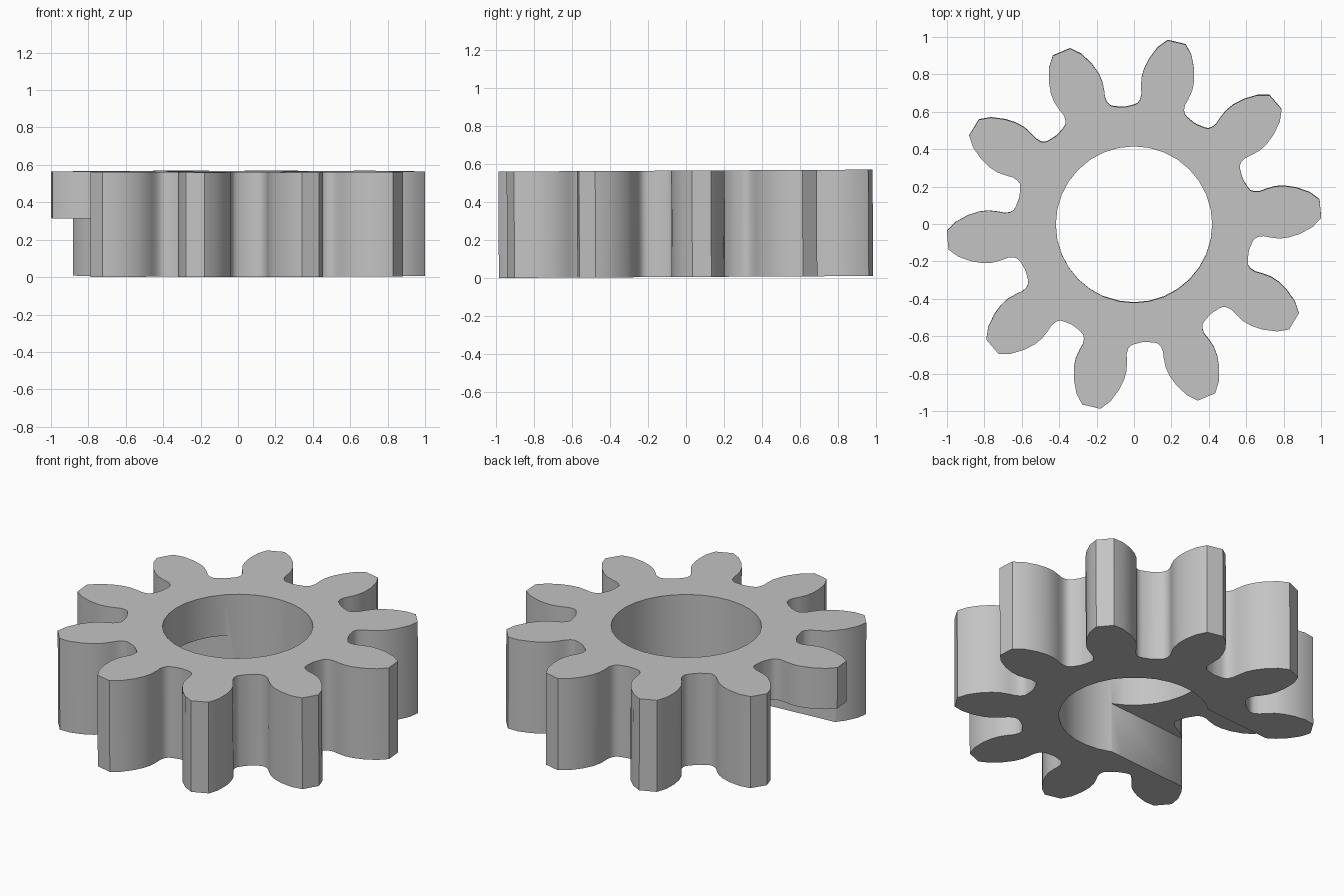
import bpy
import bmesh
from math import cos, sin, radians, pi
from mathutils import Matrix, Vector

if "Cube" in bpy.data.objects:
    bpy.data.objects.remove(bpy.data.objects["Cube"])

TEETH = 10
FIRST_TOOTH = radians(4.8)
HEIGHT = 0.56
NOTCH_TOP = 0.31
BORE = 0.418

# Half a tooth: distance from the axis, half width
FLANK = [(0.603, 0.185), (0.623, 0.146), (0.635, 0.13), (0.655, 0.121),
         (0.685, 0.12), (0.72, 0.13), (0.77, 0.14), (0.82, 0.138),
         (0.88, 0.124), (0.95, 0.093), (1.0, 0.05)]
TOOTH = [(r, -w) for r, w in FLANK] + [(r, w) for r, w in reversed(FLANK)]


def prism(name, outline, bottom, top):
    """Upright solid from a flat outline."""
    bm = bmesh.new()
    face = bm.faces.new([bm.verts.new((x, y, bottom)) for x, y in outline])
    new = bmesh.ops.extrude_face_region(bm, geom=[face])["geom"]
    for v in new:
        if isinstance(v, bmesh.types.BMVert):
            v.co.z = top
    bmesh.ops.recalc_face_normals(bm, faces=bm.faces)
    mesh = bpy.data.meshes.new(name)
    bm.to_mesh(mesh)
    bm.free()
    obj = bpy.data.objects.new(name, mesh)
    bpy.context.collection.objects.link(obj)
    return obj


def cut(target, cutter):
    """Subtract the cutter and discard it."""
    cutter.hide_render = True
    mod = target.modifiers.new("cut", "BOOLEAN")
    mod.operation = "DIFFERENCE"
    mod.solver = "EXACT"
    mod.object = cutter
    bpy.context.view_layer.objects.active = target
    bpy.ops.object.modifier_apply(modifier=mod.name)
    bpy.data.objects.remove(cutter)


# Toothed body
outline = []
for i in range(TEETH):
    turn = Matrix.Rotation(FIRST_TOOTH + i * 2 * pi / TEETH, 2)
    outline += [turn @ Vector(p) for p in TOOTH]
gear = prism("gear_wheel", outline, 0, HEIGHT)

# Round bore
circle = [(BORE * cos(a), BORE * sin(a)) for a in (i * pi / 16 for i in range(32))]
cut(gear, prism("bore_cutter", circle, -1, 1))

# Notch under one tooth, running from the bore outward
turn = Matrix.Rotation(FIRST_TOOTH + pi, 2)
box = [turn @ Vector(p) for p in ((0, -0.335), (1.2, -0.335), (1.2, 0.37), (0, 0.37))]
cut(gear, prism("notch_cutter", box, -1, NOTCH_TOP))

# Slight lean of the whole wheel, set back on the ground
gear.data.transform(Matrix.Rotation(radians(0.3), 4, "X"))
low = min(v.co.z for v in gear.data.vertices)
gear.data.transform(Matrix.Translation((0, 0, -low)))

# Plain grey finish
grey = bpy.data.materials.new("plain_grey")
grey.use_nodes = True
colour = (0.55, 0.55, 0.55, 1)
grey.diffuse_color = colour
grey.node_tree.nodes["Principled BSDF"].inputs["Base Color"].default_value = colour
gear.data.materials.clear()
gear.data.materials.append(grey)

# Smooth flanks with sharp rims
bpy.ops.object.select_all(action="DESELECT")
gear.select_set(True)
bpy.context.view_layer.objects.active = gear
bpy.ops.object.shade_smooth_by_angle(angle=radians(40))
